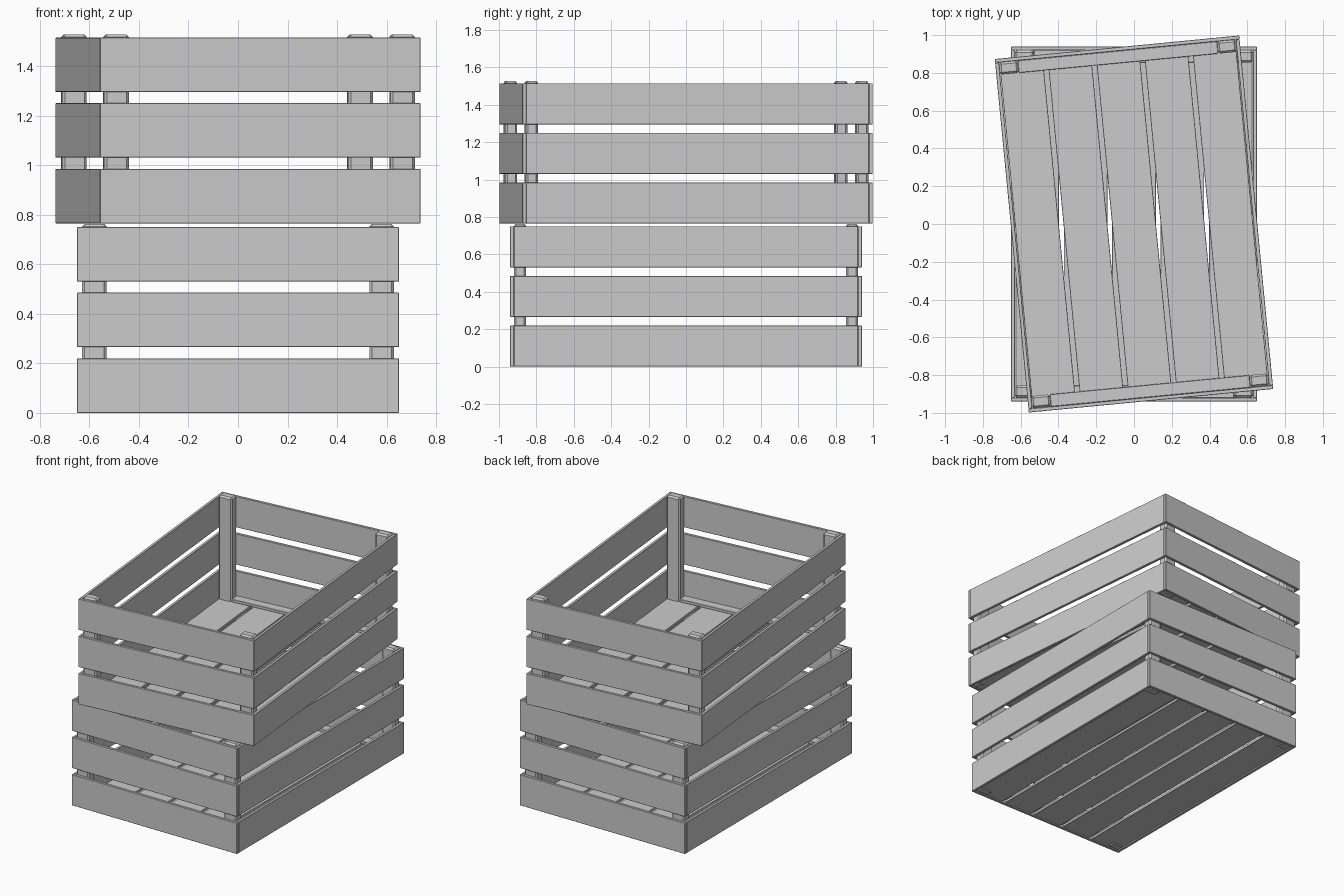
import bpy, math
from mathutils import Matrix

if "Cube" in bpy.data.objects:
    bpy.data.objects.remove(bpy.data.objects["Cube"])

HX, HY = 0.65, 0.94        # crate half width and half depth
T = 0.02                   # slat thickness
SLAT_H, PITCH = 0.22, 0.265
POST_X, POST_Y, POST_H = 0.10, 0.065, 0.763


def box(name, center, size, placement, bevel=0.0):
    bpy.ops.mesh.primitive_cube_add(size=1)
    ob = bpy.context.object
    ob.name = name
    ob.data.transform(Matrix.Translation(center) @ Matrix.Diagonal((*size, 1)))
    ob.matrix_world = placement
    if bevel:
        mod = ob.modifiers.new("edge_chamfer", 'BEVEL')
        mod.width = bevel
        mod.segments = 1
    return ob


def crate(prefix, z, angle):
    m = Matrix.Translation((0, 0, z)) @ Matrix.Rotation(math.radians(angle), 4, 'Z')
    # side walls: three slats per side
    for i in range(3):
        zc = SLAT_H / 2 + i * PITCH
        for s in (-1, 1):
            box(f"{prefix}_end_slat", (0, s * (HY - T / 2), zc),
                (2 * HX, T, SLAT_H), m, 0.002)
            box(f"{prefix}_side_slat", (s * (HX - T / 2), 0, zc),
                (T, 2 * (HY - T), SLAT_H), m, 0.002)
    # corner posts
    for sx in (-1, 1):
        for sy in (-1, 1):
            box(f"{prefix}_corner_post",
                (sx * (HX - T - POST_X / 2), sy * (HY - T - POST_Y / 2), POST_H / 2),
                (POST_X, POST_Y, POST_H), m, 0.011)
    # floor planks
    for i in range(5):
        box(f"{prefix}_floor_plank", ((i - 2) * 0.256, 0, 0.016),
            (0.231, 2 * (HY - T), 0.02), m, 0.002)
    # cross battens over the plank ends, between the posts
    for s in (-1, 1):
        box(f"{prefix}_floor_batten", (0, s * (HY - T - POST_Y / 2), 0.036),
            (2 * (HX - T - POST_X), POST_Y, 0.02), m, 0.002)


crate("lower_crate", 0.0, 0.0)
crate("upper_crate", 0.765, 5.5)
